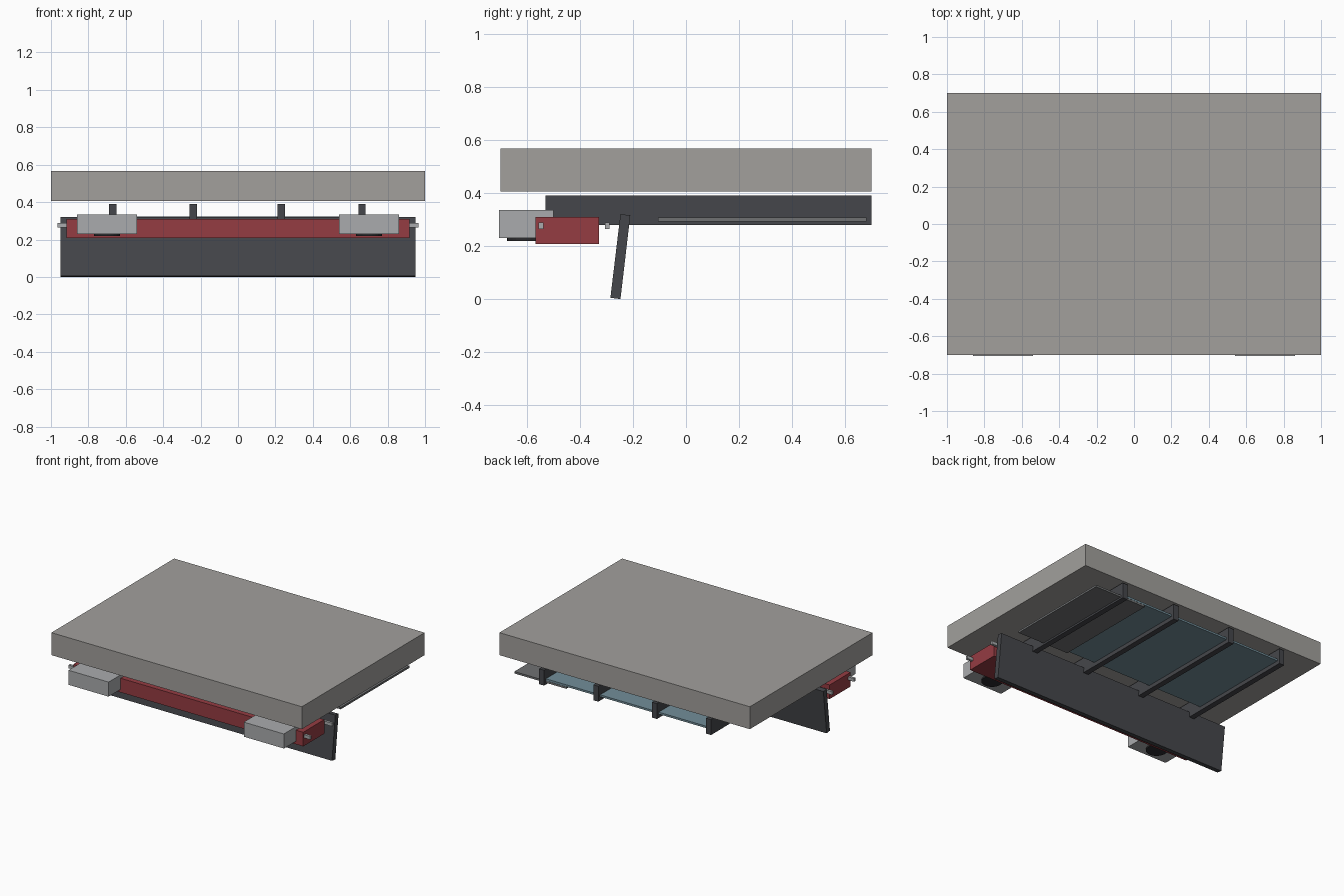
import bpy, bmesh, math
from mathutils import Matrix

if "Cube" in bpy.data.objects:
    bpy.data.objects.remove(bpy.data.objects["Cube"])


def material(name, rgb):
    m = bpy.data.materials.new(name)
    m.diffuse_color = (*rgb, 1)
    m.use_nodes = True
    m.node_tree.nodes["Principled BSDF"].inputs["Base Color"].default_value = m.diffuse_color
    return m


STONE = material("stone", (0.36, 0.35, 0.335))
DARK = material("dark_metal", (0.06, 0.062, 0.07))
RED = material("red_paint", (0.30, 0.045, 0.055))
STEEL = material("steel", (0.40, 0.41, 0.42))
GLASS = material("blue_panel", (0.17, 0.27, 0.32))
PLATE = material("grey_plate", (0.16, 0.165, 0.17))
BLACK = material("black_rubber", (0.025, 0.025, 0.028))


def finish(name, bm, mat):
    mesh = bpy.data.meshes.new(name)
    bm.to_mesh(mesh)
    bm.free()
    mesh.materials.append(mat)
    obj = bpy.data.objects.new(name, mesh)
    bpy.context.collection.objects.link(obj)
    return obj


def box(name, x, y, z, mat):
    """Box from (min, max) ranges."""
    bm = bmesh.new()
    size = [b - a for a, b in (x, y, z)]
    mid = [(a + b) / 2 for a, b in (x, y, z)]
    bmesh.ops.create_cube(bm, size=1, matrix=Matrix.Translation(mid) @ Matrix.Diagonal((*size, 1)))
    return finish(name, bm, mat)


def extrude_x(name, profile, x0, x1, mat):
    """Side profile (y, z) swept along x."""
    bm = bmesh.new()
    face = bm.faces.new([bm.verts.new((x0, y, z)) for y, z in profile])
    new = bmesh.ops.extrude_face_region(bm, geom=[face])["geom"]
    bmesh.ops.translate(bm, vec=(x1 - x0, 0, 0), verts=[v for v in new if isinstance(v, bmesh.types.BMVert)])
    bmesh.ops.recalc_face_normals(bm, faces=bm.faces)
    return finish(name, bm, mat)


# Thick top slab
box("top_slab", (-1, 1), (-0.70, 0.70), (0.405, 0.567), STONE)

# Ribs running front to back under the slab
ribs = [-0.67, -0.238, 0.23, 0.663]
for i, x in enumerate(ribs):
    box(f"rib_{i + 1}", (x - 0.02, x + 0.02), (-0.53, 0.70), (0.28, 0.391), DARK)

# Blue panels between the ribs, and the grey plate slid out below them
for i in range(3):
    box(f"blue_panel_{i + 1}", (ribs[i] + 0.02, ribs[i + 1] - 0.02), (-0.105, 0.68), (0.308, 0.322), GLASS)
box("sliding_plate", (0.48, 0.894), (-0.105, 0.68), (0.293, 0.307), PLATE)

# Leaning board that reaches the ground
extrude_x("leaning_board", [(-0.247, 0.32), (-0.21, 0.316), (-0.247, 0.0), (-0.285, 0.005)], -0.95, 0.95, DARK)

# Red cross beam with two thin rods
box("red_beam", (-0.918, 0.918), (-0.567, -0.327), (0.208, 0.31), RED)
for name, y in (("front_rod", -0.547), ("rear_rod", -0.297)):
    box(name, (-0.965, 0.965), (y - 0.009, y + 0.009), (0.265, 0.288), STEEL)

# Grey front blocks with a lip over the beam, and a round foot below
for side, s in (("left", -1), ("right", 1)):
    x0, x1 = sorted((s * 0.54, s * 0.86))
    extrude_x(f"{side}_front_block",
              [(-0.705, 0.23), (-0.567, 0.23), (-0.567, 0.31), (-0.50, 0.31), (-0.50, 0.335), (-0.705, 0.335)],
              x0, x1, STEEL)
    bm = bmesh.new()
    bmesh.ops.create_cone(bm, cap_ends=True, segments=24, radius1=0.07, radius2=0.07, depth=0.012,
                          matrix=Matrix.Translation((s * 0.70, -0.605, 0.225)))
    finish(f"{side}_round_foot", bm, BLACK)
